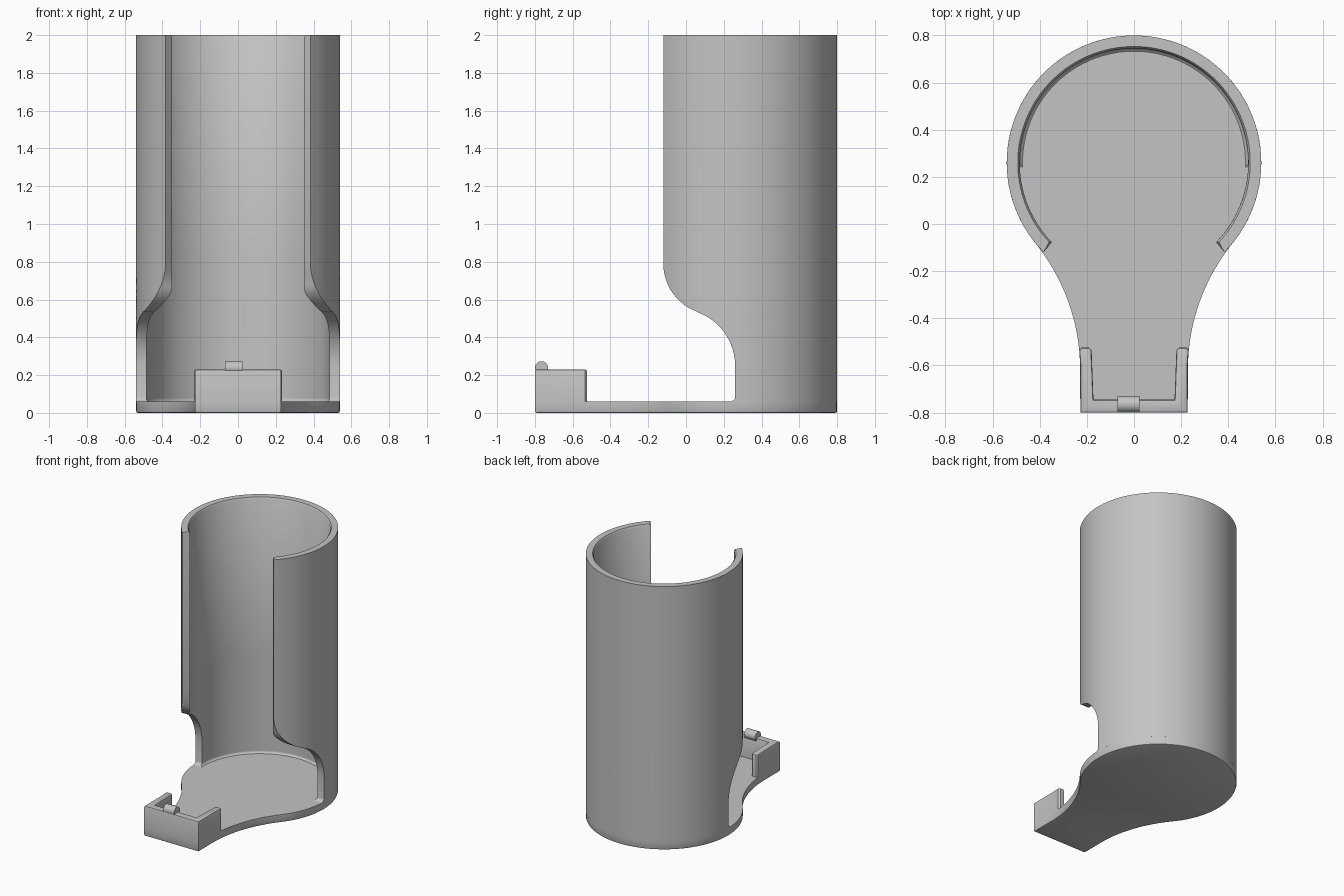
import bpy, bmesh, math

if "Cube" in bpy.data.objects:
    bpy.data.objects.remove(bpy.data.objects["Cube"])

CY, R_OUT, R_IN = 0.26, 0.54, 0.485      # cup centre and radii
FLOOR, TOP = 0.06, 2.0

grey = bpy.data.materials.new("plain grey")
grey.diffuse_color = (0.55, 0.55, 0.55, 1)
grey.use_nodes = True
grey.node_tree.nodes["Principled BSDF"].inputs["Base Color"].default_value = grey.diffuse_color


def finish(bm, name):
    bmesh.ops.recalc_face_normals(bm, faces=bm.faces)
    mesh = bpy.data.meshes.new(name)
    bm.to_mesh(mesh)
    bm.free()
    mesh.materials.append(grey)
    obj = bpy.data.objects.new(name, mesh)
    bpy.context.collection.objects.link(obj)
    bpy.ops.object.select_all(action='DESELECT')
    obj.select_set(True)
    bpy.context.view_layer.objects.active = obj
    bpy.ops.object.shade_smooth_by_angle(angle=math.radians(35))
    return obj


def prism(name, outline, z0, z1, bevel_z, bevel):
    """Extrude an outline upwards and round the rim at height bevel_z."""
    bm = bmesh.new()
    face = bm.faces.new([bm.verts.new((x, y, z0)) for x, y in outline])
    new = bmesh.ops.extrude_face_region(bm, geom=[face], use_keep_orig=True)["geom"]
    bmesh.ops.translate(bm, vec=(0, 0, z1 - z0),
                        verts=[g for g in new if isinstance(g, bmesh.types.BMVert)])
    bmesh.ops.recalc_face_normals(bm, faces=bm.faces)
    rim = [e for e in bm.edges if all(abs(v.co.z - bevel_z) < 1e-5 for v in e.verts)]
    bmesh.ops.bevel(bm, geom=rim, offset=bevel, segments=2, profile=0.5, affect='EDGES')
    return finish(bm, name)


# Base plate: round disc flowing through a concave neck into a straight tab
HALF, JOIN = 0.228, math.radians(39)
neck_r = (R_OUT * math.cos(JOIN) - HALF) / (1 - math.cos(JOIN))
neck_x = HALF + neck_r
neck_y = CY - (R_OUT + neck_r) * math.sin(JOIN)


def neck(y):
    return neck_x - math.sqrt(neck_r ** 2 - (y - neck_y) ** 2) if y > neck_y else HALF


right = [(HALF, -0.8)]
right += [(neck_x - neck_r * math.cos(JOIN * i / 16),
           neck_y + neck_r * math.sin(JOIN * i / 16)) for i in range(17)]
N = 72
arc = [-JOIN + (math.pi + 2 * JOIN) * i / N for i in range(1, N)]
outline = right + [(R_OUT * math.cos(a), CY + R_OUT * math.sin(a)) for a in arc]
outline += [(-x, y) for x, y in reversed(right)]
prism("base_plate", outline, 0, FLOOR, 0, 0.01)


# Cup wall: open at the front, with an S-shaped cut near the foot
def cut_y(z):
    if z < 0.08:
        return 0.26 - 0.02 * ((0.08 - z) / 0.02) ** 2
    if z < 0.25:
        return 0.26
    if z < 0.533:
        return -0.04 + math.sqrt(0.09 - (z - 0.25) ** 2)
    if z < 0.79:
        return 0.15 - math.sqrt(0.27 ** 2 - (z - 0.79) ** 2)
    return -0.12


def inner_radius(z):
    if z < 0.075:
        return R_IN - 0.012 * ((0.075 - z) / 0.015) ** 2
    return R_IN + max(0, z - 1.988) * 0.7


levels = [0.06, 0.065, 0.07, 0.075, 0.08]
levels += [0.25 + 0.283 * math.sin(math.pi / 2 * i / 14) for i in range(14)]
levels += [0.79 - 0.257 * math.sin(math.pi / 2 * i / 14) for i in range(14, -1, -1)]
levels += [1.988, TOP]


def ring(bm, radius, y, z):
    a0 = math.asin((y - CY) / radius)
    angles = [a0 + (math.pi - 2 * a0) * i / 96 for i in range(97)]
    return [bm.verts.new((radius * math.cos(a), CY + radius * math.sin(a), z)) for a in angles]


bm = bmesh.new()
loops = []
for z in levels:
    outer = ring(bm, R_OUT, cut_y(z), z)
    inner = ring(bm, inner_radius(z), max(cut_y(z), -0.077), z)
    loops.append(outer + inner[::-1])
count = len(loops[0])
for low, high in zip(loops, loops[1:]):
    for i in range(count):
        j = (i + 1) % count
        bm.faces.new((low[i], low[j], high[j], high[i]))
for loop in (loops[0], loops[-1]):
    for i in range(count // 2 - 1):
        bm.faces.new((loop[i], loop[i + 1], loop[count - 2 - i], loop[count - 1 - i]))
finish(bm, "cup_wall")

# Front bracket: U-shaped lip whose arms follow the neck
half_u = [(0.172, -0.745), (0.18, -0.535), (0.19, -0.525), (0.222, -0.525),
          (neck(-0.535), -0.535), (neck(-0.6), -0.6), (HALF, -0.8)]
u_shape = half_u + [(-x, y) for x, y in reversed(half_u)]
prism("front_bracket", u_shape, FLOOR, 0.23, 0.23, 0.01)

# Small round pin lying on the bracket
bm = bmesh.new()
bmesh.ops.create_cone(bm, cap_ends=True, segments=32, radius1=0.035, radius2=0.035, depth=0.092)
pin = finish(bm, "bracket_pin")
pin.rotation_euler = (0, math.pi / 2, 0)
pin.location = (-0.023, -0.765, 0.238)
